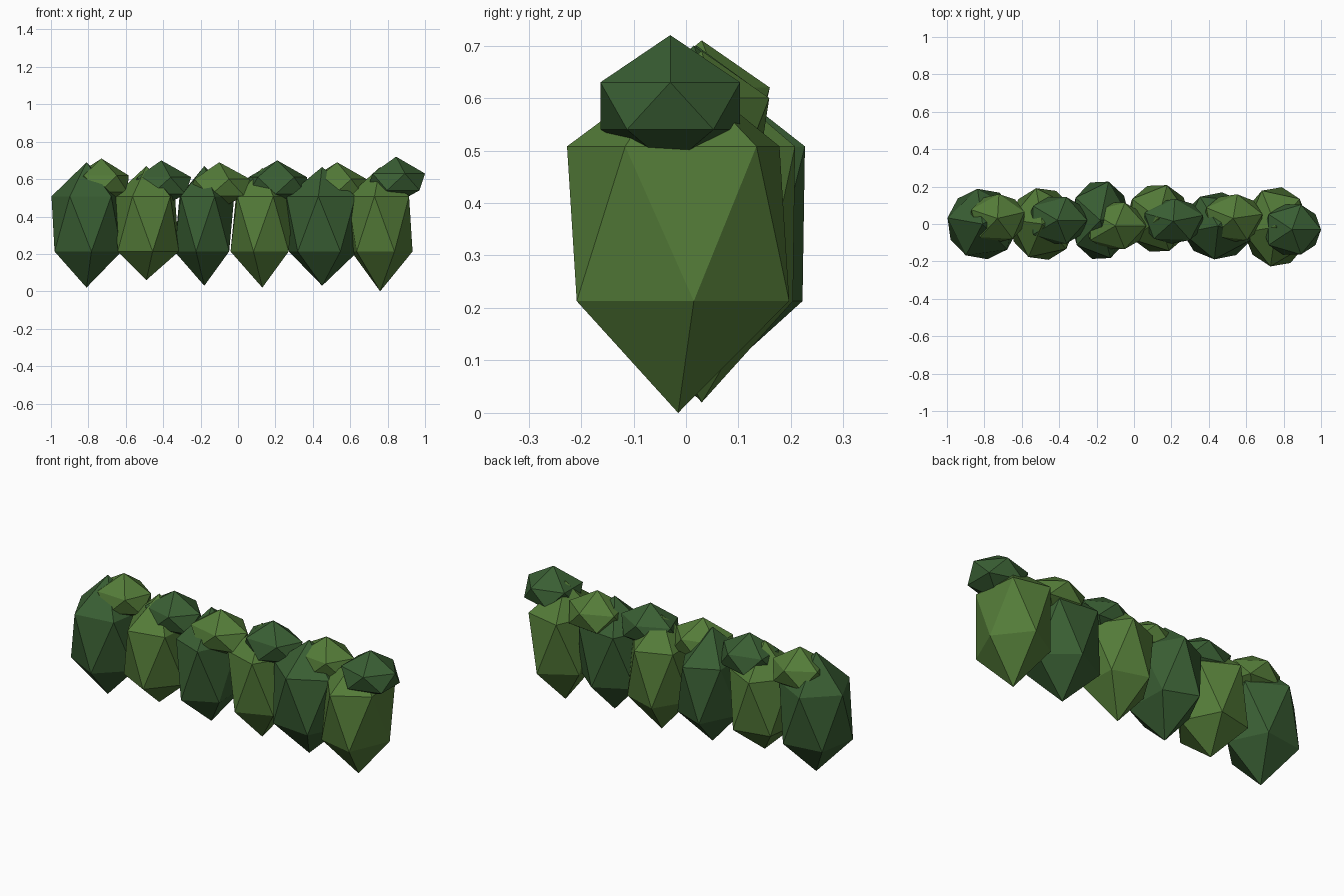
import bpy
import bmesh
from math import cos, sin, radians

cube = bpy.data.objects.get("Cube")
if cube:
    bpy.data.objects.remove(cube, do_unlink=True)


def make_material(name, rgb):
    mat = bpy.data.materials.new(name)
    mat.use_nodes = True
    mat.diffuse_color = (*rgb, 1)
    bsdf = mat.node_tree.nodes["Principled BSDF"]
    bsdf.inputs["Base Color"].default_value = (*rgb, 1)
    bsdf.inputs["Roughness"].default_value = 0.9
    return mat


light = make_material("light leaf green", (0.088, 0.2, 0.04))
dark = make_material("dark leaf green", (0.041, 0.112, 0.033))


def clump(name, mat, x, y, rx, ry, angle, heights):
    """Twenty-sided leaf clump: two apexes and two staggered rings of five.
    angle turns the upper ring; heights run from bottom apex to top apex."""
    bottom, low, high, top = heights
    bm = bmesh.new()

    def ring(z, start):
        turns = [radians(start + 72 * i) for i in range(5)]
        return [bm.verts.new((x + rx * cos(t), y + ry * sin(t), z)) for t in turns]

    upper, lower = ring(high, angle), ring(low, angle + 36)
    tip, root = bm.verts.new((x, y, top)), bm.verts.new((x, y, bottom))
    for i in range(5):
        j = (i + 1) % 5
        bm.faces.new((tip, upper[i], upper[j]))
        bm.faces.new((upper[i], lower[i], upper[j]))
        bm.faces.new((upper[j], lower[i], lower[j]))
        bm.faces.new((root, lower[j], lower[i]))
    bmesh.ops.recalc_face_normals(bm, faces=bm.faces)
    mesh = bpy.data.meshes.new(name)
    bm.to_mesh(mesh)
    bm.free()
    mesh.materials.append(mat)
    obj = bpy.data.objects.new(name, mesh)
    bpy.context.collection.objects.link(obj)


# Tall lower bushes: x, y, rx, ry, upper ring angle, bottom, top
bushes = [
    (-0.81, 0.0, 0.19, 0.19, 170, 0.02, 0.69),
    (-0.49, 0.0, 0.175, 0.195, 245, 0.06, 0.67),
    (-0.18, 0.02, 0.16, 0.215, 74, 0.03, 0.67),
    (0.13, 0.03, 0.17, 0.185, 74, 0.02, 0.66),
    (0.45, -0.01, 0.195, 0.18, 264, 0.03, 0.665),
    (0.76, -0.015, 0.175, 0.215, -100, 0.0, 0.665),
]
for n, (x, y, rx, ry, angle, bottom, top) in enumerate(bushes):
    clump(f"hedge_bush_{n + 1}", light if n % 2 else dark,
          x, y, rx, ry, angle, (bottom, 0.213, 0.508, top))

# Small clumps along the top: x, y, rx, ry, upper ring angle, top
tufts = [
    (-0.73, 0.03, 0.15, 0.13, 15, 0.71),
    (-0.41, 0.02, 0.16, 0.13, 0, 0.70),
    (-0.10, -0.01, 0.165, 0.13, 0, 0.69),
    (0.21, 0.015, 0.165, 0.12, 15, 0.70),
    (0.53, 0.03, 0.16, 0.13, 10, 0.69),
    (0.845, -0.03, 0.155, 0.14, 0, 0.72),
]
for n, (x, y, rx, ry, angle, top) in enumerate(tufts):
    clump(f"hedge_top_tuft_{n + 1}", dark if n % 2 else light,
          x, y, rx, ry, angle, (top - 0.25, top - 0.18, top - 0.09, top))
